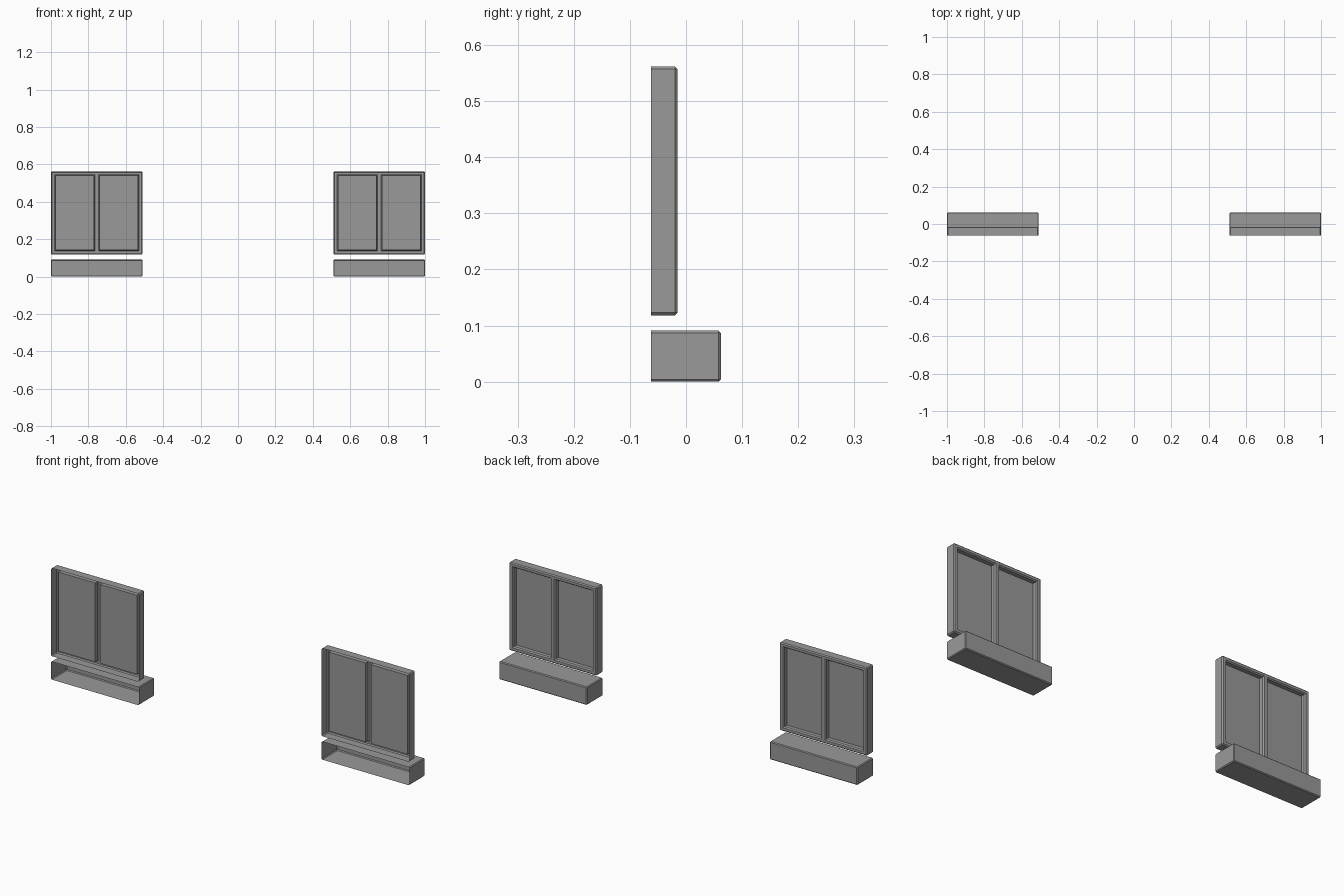
import bpy, bmesh
from mathutils import Matrix, Vector

cube = bpy.data.objects.get("Cube")
if cube:
    bpy.data.objects.remove(cube, do_unlink=True)

grey = bpy.data.materials.new("plain grey")
grey.use_nodes = True
grey.diffuse_color = (0.32, 0.32, 0.32, 1)
grey.node_tree.nodes["Principled BSDF"].inputs["Base Color"].default_value = grey.diffuse_color

WIDTH = 0.49
FRONT = -0.062


def open_box(back, bottom, top, bevel):
    """Thin shell, open to the front, with chamfered edges."""
    bm = bmesh.new()
    size = Vector((WIDTH, back - FRONT, top - bottom))
    centre = Vector((0, (back + FRONT) / 2, (top + bottom) / 2))
    bmesh.ops.create_cube(bm, size=1, matrix=Matrix.Translation(centre) @ Matrix.Diagonal(size.to_4d()))
    bm.normal_update()
    bmesh.ops.delete(bm, geom=[f for f in bm.faces if f.normal.y < -0.9], context="FACES_ONLY")
    edges = [e for e in bm.edges if not e.is_boundary]
    bmesh.ops.bevel(bm, geom=edges, offset=bevel, segments=1, affect="EDGES")
    bm.normal_update()
    return bm


def back_faces(bm):
    return [f for f in bm.faces if f.normal.y > 0.99]


def cut_panes(bm, columns, rows):
    """Slice the back wall into a grid and sink the panes into it."""
    cuts = [((x, 0, 0), (1, 0, 0)) for pair in columns for x in pair]
    cuts += [((0, 0, z), (0, 0, 1)) for z in rows]
    for point, normal in cuts:
        faces = back_faces(bm)
        geom = set(faces)
        for f in faces:
            geom.update(f.edges)
            geom.update(f.verts)
        bmesh.ops.bisect_plane(bm, geom=list(geom), plane_co=point, plane_no=normal)
        bm.normal_update()
    panes = []
    for f in back_faces(bm):
        c = f.calc_center_median()
        if rows[0] < c.z < rows[1] and any(a < c.x < b for a, b in columns):
            panes.append(f)
    # Chamfered rim, then straight reveal down to the pane
    bmesh.ops.inset_individual(bm, faces=panes, thickness=0.007, depth=-0.006)
    bmesh.ops.inset_individual(bm, faces=panes, thickness=0.0005, depth=-0.019)


def add_object(name, bm, x):
    mesh = bpy.data.meshes.new(name)
    bm.to_mesh(mesh)
    bm.free()
    mesh.materials.append(grey)
    obj = bpy.data.objects.new(name, mesh)
    obj.location.x = x
    bpy.context.collection.objects.link(obj)


for side, x in (("left", 0.755), ("right", -0.755)):
    # Window frame with two sunken panes
    frame = open_box(-0.015, 0.118, 0.562, 0.005)
    cut_panes(frame, [(-0.225, -0.009), (0.009, 0.225)], (0.136, 0.545))
    add_object(side + "_window_frame", frame, x)
    # Sill block underneath
    add_object(side + "_window_sill", open_box(0.062, 0, 0.091, 0.004), x)
